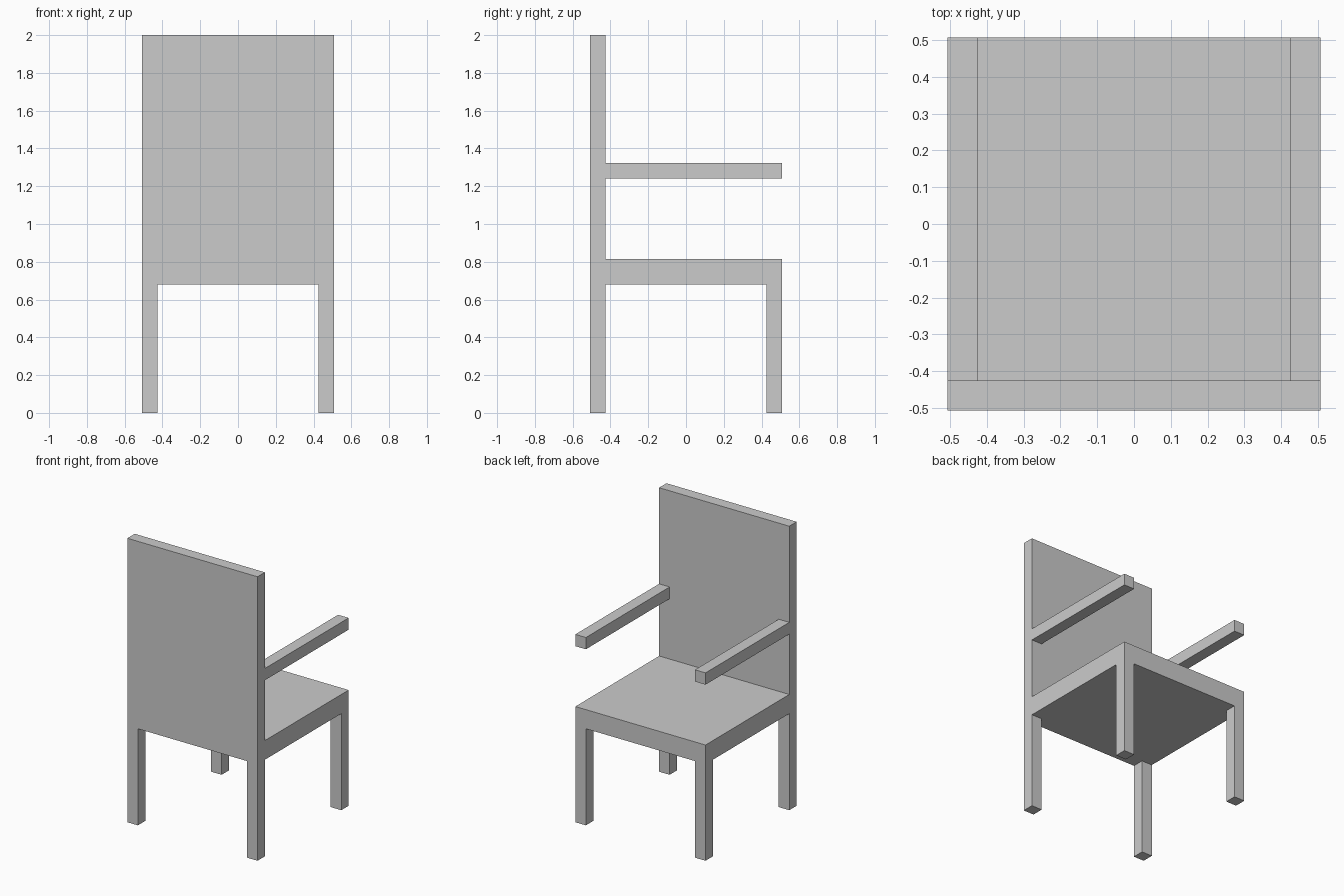
import bpy
import bmesh

if "Cube" in bpy.data.objects:
    bpy.data.objects.remove(bpy.data.objects["Cube"])

HALF = 0.507      # outer half width and depth
INNER = 0.425     # inner face of legs, arms and back
SEAT_BOTTOM, SEAT_TOP = 0.68, 0.815


def box(name, x, y, z):
    """Axis-aligned box from (min, max) ranges."""
    bm = bmesh.new()
    bmesh.ops.create_cube(bm, size=1)
    for v in bm.verts:
        v.co = [r[0] if c < 0 else r[1] for c, r in zip(v.co, (x, y, z))]
    mesh = bpy.data.meshes.new(name)
    bm.to_mesh(mesh)
    bm.free()
    obj = bpy.data.objects.new(name, mesh)
    bpy.context.collection.objects.link(obj)
    return obj


# Seat and tall back panel
box("seat", (-HALF, HALF), (-INNER, HALF), (SEAT_BOTTOM, SEAT_TOP))
box("backrest", (-HALF, HALF), (-HALF, -INNER), (SEAT_BOTTOM, 2.0))

# Legs and armrests on both sides
for side, x in (("left", (-HALF, -INNER)), ("right", (INNER, HALF))):
    box(f"{side}_leg_under_backrest", x, (-HALF, -INNER), (0, SEAT_BOTTOM))
    box(f"{side}_leg_under_seat", x, (INNER, HALF), (0, SEAT_BOTTOM))
    box(f"{side}_armrest", x, (-INNER, HALF), (1.24, 1.323))
